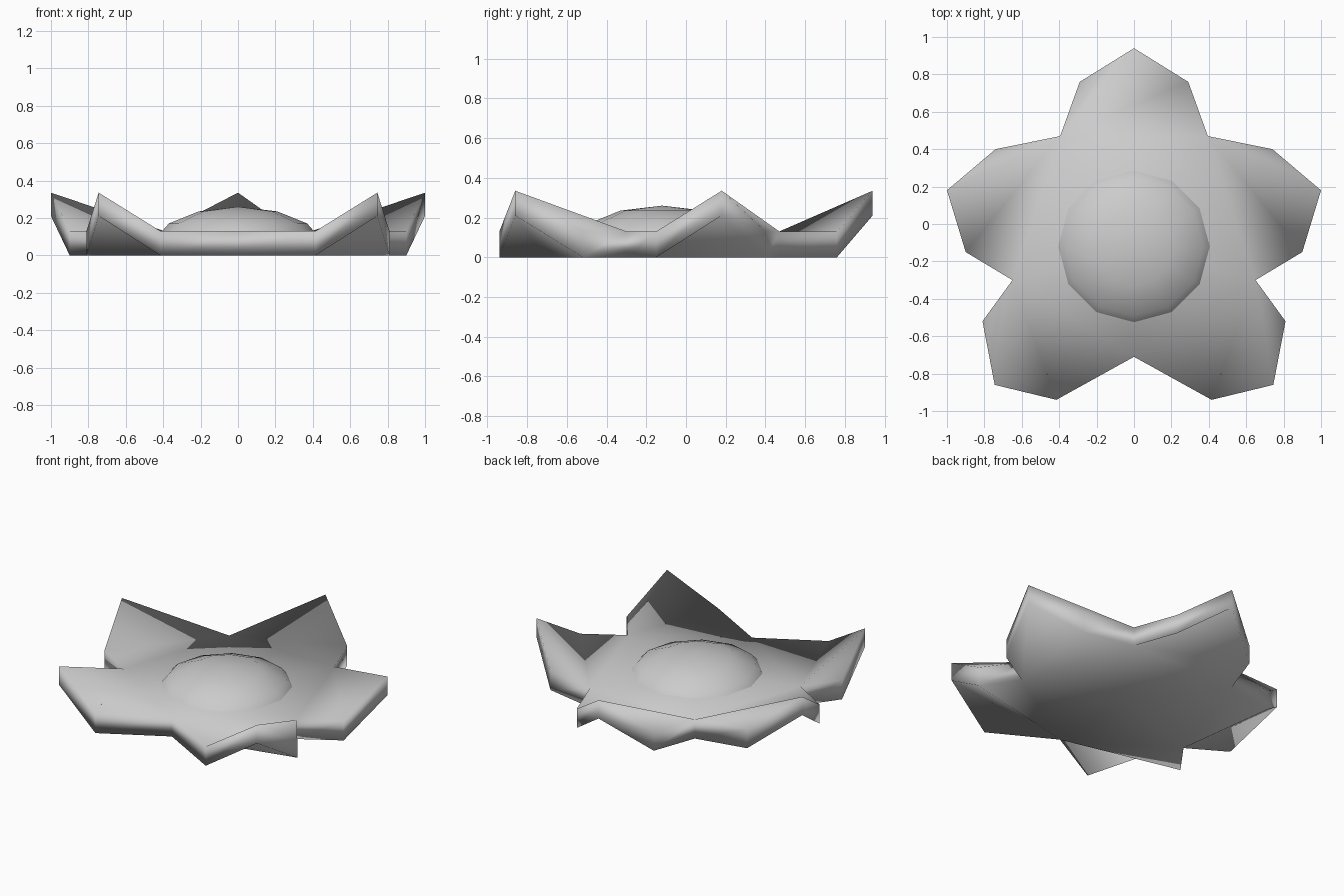
import bpy, bmesh, math

cube = bpy.data.objects.get("Cube")
if cube:
    bpy.data.objects.remove(cube)

grey = bpy.data.materials.new("soft_grey")
grey.use_nodes = True
colour = (0.6, 0.6, 0.6, 1)
grey.diffuse_color = colour
grey.node_tree.nodes["Principled BSDF"].inputs["Base Color"].default_value = colour


def finish(bm, name):
    for f in bm.faces:
        f.smooth = True
    mesh = bpy.data.meshes.new(name)
    bm.to_mesh(mesh)
    bm.free()
    mesh.materials.append(grey)
    ob = bpy.data.objects.new(name, mesh)
    bpy.context.collection.objects.link(ob)
    return ob


# Rim outline of the left half, from the rear tip round to the front valley.
# Kinds: t = petal tip, s = petal shoulder, v = valley between petals
half = [(0, .94, "t"), (.29, .76, "s"), (.395, .47, "v"), (.74, .40, "s"),
        (1.0, .18, "t"), (.90, -.15, "s"), (.65, -.30, "v"), (.81, -.52, "s"),
        (.745, -.86, "t"), (.415, -.94, "s"), (0, -.71, "v")]
rim = half[:1] + [(-x, y, k) for x, y, k in half[1:]] + half[-2:0:-1]
count = len(rim)

# Flower: a thick plate with raised petal tips
bm = bmesh.new()
under = [bm.verts.new((x, y, .21 if k == "t" else 0)) for x, y, k in rim]
upper = [bm.verts.new((x, y, .335 if k == "t" else .13)) for x, y, k in rim]
for i in range(count):
    j = (i + 1) % count
    bm.faces.new((under[i], under[j], upper[j], upper[i]))


def petal(ring, centre, loop, fold_first, up):
    """Skin one petal, folded from the tip to its first or last valley."""
    a, b, t, d, e = [ring[i] for i in loop]
    if fold_first:
        tris = [(a, b, t), (a, t, d), (a, d, e)]
    else:
        tris = [(t, d, e), (b, t, e), (a, b, e)]
    for tri in tris + [(a, e, centre)]:
        bm.faces.new(tri if up else tri[::-1])


top_middle = bm.verts.new((0, -.11, .13))
low_middle = bm.verts.new((0, -.11, 0))
for i, (x, y, kind) in enumerate(rim):
    if kind == "t":
        loop = [(i + k) % count for k in range(-2, 3)]
        petal(upper, top_middle, loop, x < 0, True)
        petal(under, low_middle, loop, x >= 0, False)
finish(bm, "flower_petals")

# Domed centre with twelve sides
bm = bmesh.new()
sides = 12
rings = []
for radius, z in ((.405, .13), (.37, .17), (.21, .235)):
    rings.append([bm.verts.new((radius * math.cos(math.tau * i / sides),
                                -.12 + radius * math.sin(math.tau * i / sides), z))
                  for i in range(sides)])
top = bm.verts.new((0, -.12, .26))
for i in range(sides):
    j = (i + 1) % sides
    for low, high in zip(rings, rings[1:]):
        bm.faces.new((low[i], low[j], high[j], high[i]))
    bm.faces.new((rings[-1][i], rings[-1][j], top))
finish(bm, "flower_centre")
